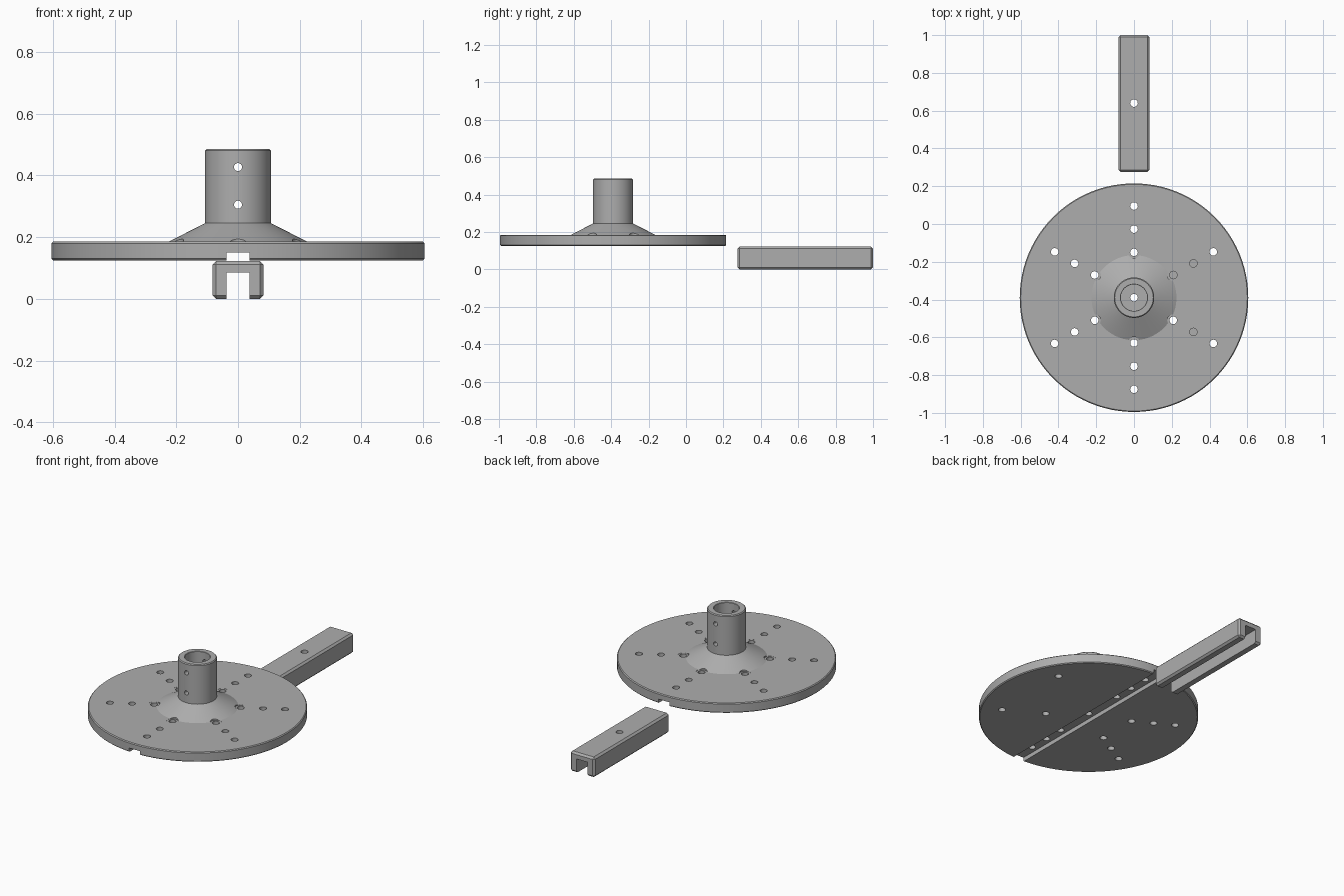
import bpy
import bmesh
from math import cos, sin, tau, radians
from mathutils import Matrix, Vector

cube = bpy.data.objects.get("Cube")
if cube:
    bpy.data.objects.remove(cube, do_unlink=True)

HUB_Y = -0.39       # centre of the plate
SLOT = 0.074        # width of the groove and of the bar channel
HOLE = 0.02         # bolt hole radius

grey = bpy.data.materials.new("plain grey")
grey.use_nodes = True
grey.diffuse_color = (0.42, 0.42, 0.42, 1)
grey.node_tree.nodes["Principled BSDF"].inputs["Base Color"].default_value = grey.diffuse_color


def make_object(name, bm):
    bmesh.ops.recalc_face_normals(bm, faces=bm.faces)
    mesh = bpy.data.meshes.new(name)
    bm.to_mesh(mesh)
    bm.free()
    mesh.materials.append(grey)
    obj = bpy.data.objects.new(name, mesh)
    bpy.context.collection.objects.link(obj)
    return obj


def add_box(bm, low, high):
    low, high = Vector(low), Vector(high)
    matrix = Matrix.Translation((low + high) / 2) @ Matrix.Diagonal((*(high - low), 1))
    return bmesh.ops.create_cube(bm, size=1, matrix=matrix)


def add_rod(bm, start, end, radius):
    start, end = Vector(start), Vector(end)
    axis = end - start
    turn = axis.to_track_quat("Z", "Y").to_matrix().to_4x4()
    bmesh.ops.create_cone(bm, cap_ends=True, segments=24, radius1=radius, radius2=radius,
                          depth=axis.length, matrix=Matrix.Translation((start + end) / 2) @ turn)


def lathe(bm, profile, centre, steps=96):
    verts = [bm.verts.new((r, 0, z)) for r, z in profile]
    edges = [bm.edges.new(pair) for pair in zip(verts, verts[1:])]
    bmesh.ops.spin(bm, geom=verts + edges, cent=(0, 0, 0), axis=(0, 0, 1),
                   angle=tau, steps=steps, use_duplicate=False)
    bmesh.ops.remove_doubles(bm, verts=bm.verts, dist=0.0001)
    bmesh.ops.translate(bm, verts=bm.verts, vec=centre)


def cut(obj, bm):
    cutter = make_object("cutter", bm)
    cutter.hide_render = True
    mod = obj.modifiers.new("cut", "BOOLEAN")
    mod.operation = "DIFFERENCE"
    mod.solver = "EXACT"
    mod.object = cutter
    bpy.context.view_layer.objects.active = obj
    bpy.ops.object.modifier_apply(modifier=mod.name)
    bpy.data.objects.remove(cutter, do_unlink=True)


def smooth(obj):
    bpy.ops.object.select_all(action="DESELECT")
    obj.select_set(True)
    bpy.context.view_layer.objects.active = obj
    bpy.ops.object.shade_smooth_by_angle(angle=radians(25))


# Round plate with flared foot and bored hub
bm = bmesh.new()
lathe(bm, [(0, 0.125), (0.6, 0.125), (0.605, 0.13), (0.605, 0.18), (0.6, 0.185),
           (0.225, 0.185), (0.107, 0.245), (0.107, 0.48), (0.102, 0.485),
           (0.072, 0.485), (0.07, 0.483), (0.07, 0.25), (0, 0.25)], (0, HUB_Y, 0))
plate = make_object("hub_plate", bm)

# Recesses in the foot and the groove under the plate
bm = bmesh.new()
for i in range(6):
    a = tau * i / 6 + tau / 12
    x, y = 0.24 * cos(a), HUB_Y + 0.24 * sin(a)
    add_rod(bm, (x, y, 0.184), (x, y, 0.3), 0.032)
add_box(bm, (-SLOT / 2, -1.2, 0), (SLOT / 2, 0.4, 0.15))
cut(plate, bm)

# Bolt holes, centre hole and cross pin holes
bm = bmesh.new()
for i in range(6):
    a = tau * i / 6 + tau / 12
    for r in (0.24, 0.363, 0.485):
        x, y = r * cos(a), HUB_Y + r * sin(a)
        add_rod(bm, (x, y, 0.05), (x, y, 0.26), HOLE)
add_rod(bm, (0, HUB_Y, 0.05), (0, HUB_Y, 0.28), HOLE)
for z in (0.305, 0.427):
    add_rod(bm, (0, HUB_Y - 0.2, z), (0, HUB_Y + 0.2, z), 0.013)
cut(plate, bm)
smooth(plate)

# Chamfered channel bar, open underneath
bm = bmesh.new()
add_box(bm, (-0.082, 0.275, 0), (0.082, 1, 0.122))
bmesh.ops.bevel(bm, geom=bm.edges[:], offset=0.011, segments=1, affect="EDGES")
bar = make_object("channel_bar", bm)
bm = bmesh.new()
add_box(bm, (-SLOT / 2, 0.2, -0.1), (SLOT / 2, 1.1, 0.085))
cut(bar, bm)
bm = bmesh.new()
add_rod(bm, (0, 0.64, 0.05), (0, 0.64, 0.2), HOLE)
cut(bar, bm)
smooth(bar)
